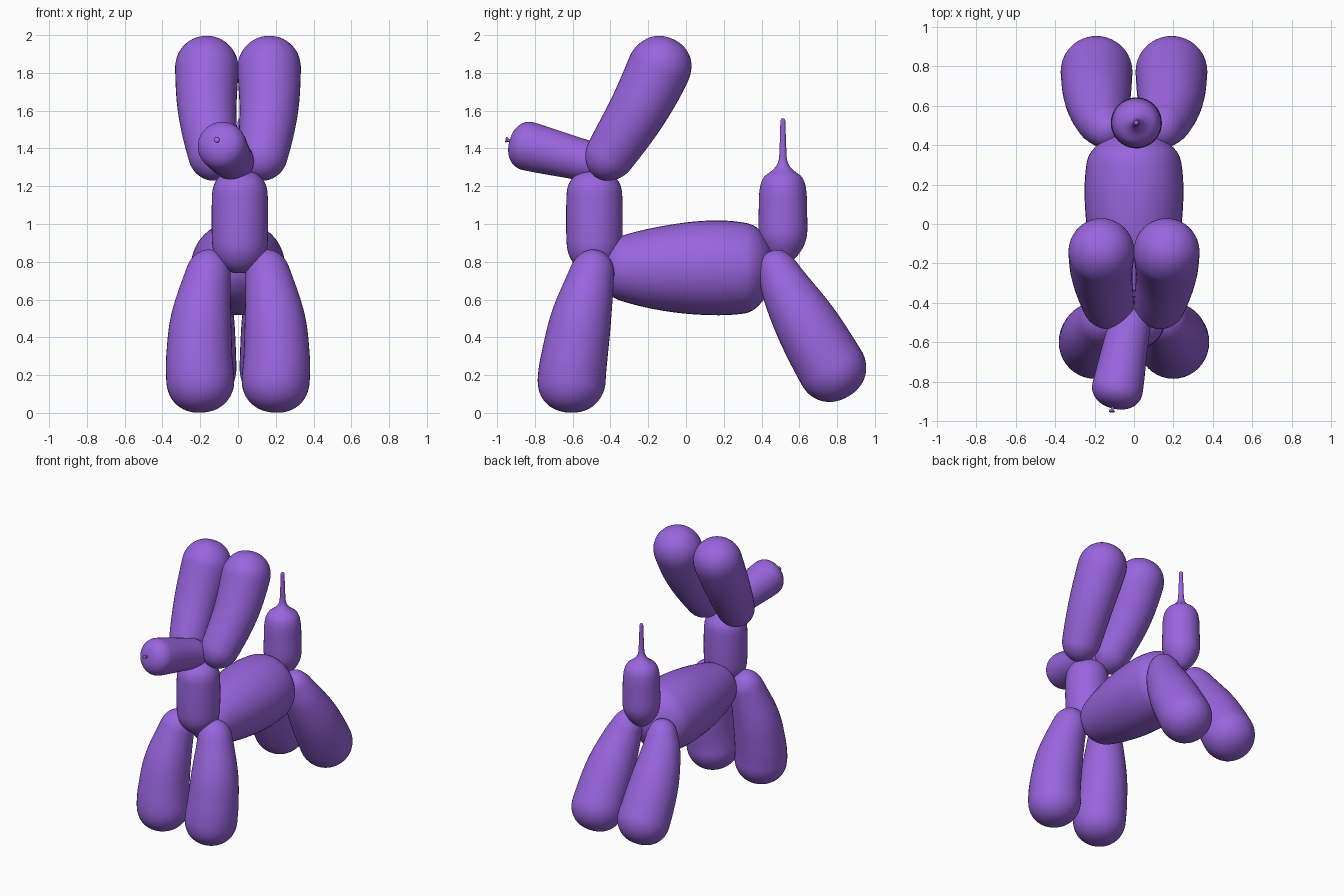
import bpy, bmesh, math
from mathutils import Vector

if "Cube" in bpy.data.objects:
    bpy.data.objects.remove(bpy.data.objects["Cube"])

purple = bpy.data.materials.new("purple_latex")
purple.diffuse_color = (0.32, 0.13, 0.73, 1)
purple.use_nodes = True
purple.node_tree.nodes["Principled BSDF"].inputs["Base Color"].default_value = purple.diffuse_color


def balloon(name, path, cap0, cap1, mirror=False, power=2.2, rings=56, sides=40):
    """Inflated tube through (x, y, z, radius) points with rounded ends of given lengths."""
    pts = [Vector(p) for p in path]
    s = [0.0]
    for a, b in zip(pts, pts[1:]):
        s.append(s[-1] + (b.xyz - a.xyz).length)
    n, total = len(pts), s[-1]
    tan = []
    for i in range(n):
        a, b = max(i - 1, 0), min(i + 1, n - 1)
        tan.append((pts[b] - pts[a]) / (s[b] - s[a]))

    def sample(d):
        i = max(k for k in range(n - 1) if s[k] <= d + 1e-9)
        h = s[i + 1] - s[i]
        t = (d - s[i]) / h
        p = (pts[i] * (2*t**3 - 3*t**2 + 1) + tan[i] * h * (t**3 - 2*t**2 + t)
             + pts[i + 1] * (3*t**2 - 2*t**3) + tan[i + 1] * h * (t**3 - t**2))
        for dist, cap in ((d, cap0), (total - d, cap1)):
            if dist < cap:
                p.w *= max(0, 1 - (1 - max(dist, 0) / cap) ** power) ** (1 / power)
        return p

    bm = bmesh.new()
    loops, up = [], Vector((0, 0, 1))
    for k in range(1, rings):
        d = total * (1 - math.cos(math.pi * k / rings)) / 2
        c = sample(d)
        axis = sample(min(d + 0.004, total)).xyz - sample(max(d - 0.004, 0)).xyz
        q = up.rotation_difference(axis.normalized())
        loops.append([bm.verts.new(c.xyz + q @ Vector((c.w * math.cos(a), c.w * math.sin(a), 0)))
                      for a in (2 * math.pi * j / sides for j in range(sides))])
    first, last = bm.verts.new(pts[0].xyz), bm.verts.new(pts[-1].xyz)
    for j in range(sides):
        m = (j + 1) % sides
        for a, b in zip(loops, loops[1:]):
            bm.faces.new((a[j], a[m], b[m], b[j]))
        bm.faces.new((first, loops[0][m], loops[0][j]))
        bm.faces.new((last, loops[-1][j], loops[-1][m]))
    for f in bm.faces:
        f.smooth = True
    me = bpy.data.meshes.new(name)
    bm.to_mesh(me)
    bm.free()
    me.materials.append(purple)
    ob = bpy.data.objects.new(name, me)
    bpy.context.collection.objects.link(ob)
    if mirror:
        mod = ob.modifiers.new("mirror", 'MIRROR')
        mod.use_mirror_merge = False
    return ob


# Body and neck
balloon("body", [(0, -.48, .765, .11), (0, -.35, .765, .17), (0, -.1, .765, .228),
                 (0, .15, .768, .251), (0, .34, .765, .235), (0, .47, .76, .19)], .13, .16)
balloon("neck", [(.01, -.485, .74, .13), (.01, -.485, .9, .147), (.01, -.485, 1.1, .149),
                 (.01, -.485, 1.285, .14)], .16, .13, power=2.4)

# Snout with its tied knot
balloon("snout", [(-.105, -.93, 1.435, .127), (-.085, -.84, 1.413, .13), (-.04, -.6, 1.352, .113),
                  (0, -.43, 1.31, .1)], .11, .1, power=2.4)
balloon("knot", [(-.113, -.955, 1.447, .016), (-.112, -.947, 1.445, .013), (-.11, -.938, 1.442, .007),
                 (-.107, -.92, 1.437, .012)], .003, .003, rings=20, sides=16)

# Ears
balloon("ears", [(.105, -.475, 1.25, .11), (.13, -.405, 1.36, .132), (.163, -.255, 1.6, .155),
                 (.165, -.14, 1.83, .168), (.16, -.085, 1.985, .165)], .13, .18, True)

# Front and hind legs
balloon("front_legs", [(.185, -.605, .002, .18), (.2, -.605, .18, .18), (.205, -.59, .3, .175),
                       (.195, -.555, .5, .16), (.155, -.495, .75, .118), (.13, -.475, .86, .1)],
        .18, .12, True)
balloon("hind_legs", [(.185, .86, .088, .18), (.19, .77, .24, .182), (.185, .64, .465, .168),
                      (.165, .535, .65, .135), (.14, .485, .77, .105), (.12, .47, .86, .09)],
        .18, .11, True)

# Tail bubble with its uninflated tip
balloon("tail", [(.012, .513, .79, .1), (.012, .513, .93, .127), (.012, .513, 1.07, .128),
                 (.012, .513, 1.19, .122), (.012, .513, 1.25, .1), (.012, .513, 1.285, .055),
                 (.012, .513, 1.325, .026), (.012, .513, 1.4, .018), (.012, .513, 1.56, .013)],
        .17, .02, rings=90)
